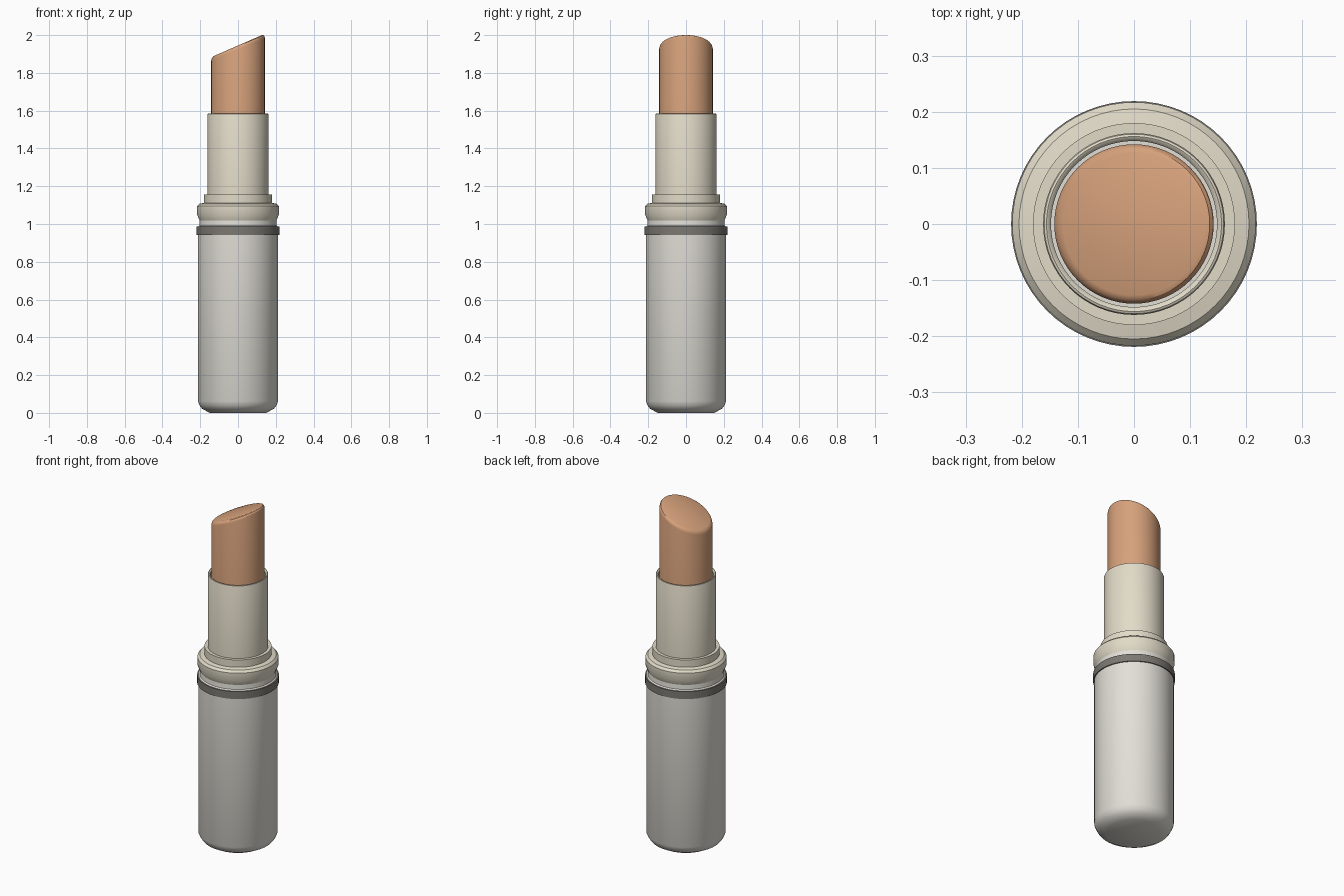
import bpy, bmesh, math

if "Cube" in bpy.data.objects:
    bpy.data.objects.remove(bpy.data.objects["Cube"])

N = 64


def material(name, rgb):
    m = bpy.data.materials.new(name)
    m.diffuse_color = (*rgb, 1)
    m.use_nodes = True
    m.node_tree.nodes["Principled BSDF"].inputs["Base Color"].default_value = m.diffuse_color
    return m


def lathe(name, profile, mat, closed=False, shape=None):
    """Spin (radius, z) points about z; open profiles get flat end caps."""
    bm = bmesh.new()
    rings = []
    for r, z in profile:
        ring = []
        for i in range(N):
            a = 2 * math.pi * i / N
            ring.append(bm.verts.new((r * math.cos(a), r * math.sin(a), z)))
        rings.append(ring)
    pairs = list(zip(rings, rings[1:]))
    if closed:
        pairs.append((rings[-1], rings[0]))
    else:
        bm.faces.new(rings[0][::-1])
        bm.faces.new(rings[-1])
    for a, b in pairs:
        for i in range(N):
            j = (i + 1) % N
            bm.faces.new((a[i], a[j], b[j], b[i]))
    if shape:
        for v in bm.verts:
            shape(v)
    bmesh.ops.recalc_face_normals(bm, faces=bm.faces)
    me = bpy.data.meshes.new(name)
    bm.to_mesh(me)
    bm.free()
    me.materials.append(mat)
    ob = bpy.data.objects.new(name, me)
    bpy.context.collection.objects.link(ob)
    bpy.ops.object.select_all(action='DESELECT')
    bpy.context.view_layer.objects.active = ob
    ob.select_set(True)
    bpy.ops.object.shade_smooth_by_angle(angle=math.radians(30))
    return ob


shell = material("shell", (0.76, 0.74, 0.68))
beige = material("beige", (0.76, 0.71, 0.58))
dark = material("dark", (0.20, 0.19, 0.17))
pigment = material("pigment", (0.68, 0.36, 0.20))

# Base barrel with chamfered foot and narrowed neck
lathe("barrel", [(0.15, 0), (0.19, 0.022), (0.202, 0.038), (0.213, 0.062),
                 (0.213, 0.985), (0.205, 0.992), (0.203, 1.022)], shell)

# Dark band around the top of the barrel
lathe("band", [(0.208, 0.942), (0.219, 0.942), (0.219, 0.986), (0.203, 0.986)],
      dark, closed=True)

# Flared collar with its upper step
lathe("collar", [(0.203, 1.018), (0.217, 1.05), (0.217, 1.094), (0.205, 1.107),
                 (0.18, 1.112), (0.18, 1.155), (0.155, 1.155), (0.155, 1.018)],
      beige, closed=True)

# Hollow inner sleeve with a rounded lip
lathe("sleeve", [(0.162, 1.13), (0.162, 1.577), (0.160, 1.583), (0.156, 1.585),
                 (0.152, 1.583), (0.148, 1.577), (0.148, 1.13)],
      beige, closed=True)


# Pigment bullet, its rounded top sheared to a slant
def slant(v):
    if v.co.z > 1.8:
        v.co.z += 0.434 * v.co.x


lathe("bullet", [(0.142, 1.14), (0.142, 1.925), (0.140, 1.934),
                 (0.135, 1.941), (0.127, 1.945)], pigment, shape=slant)
